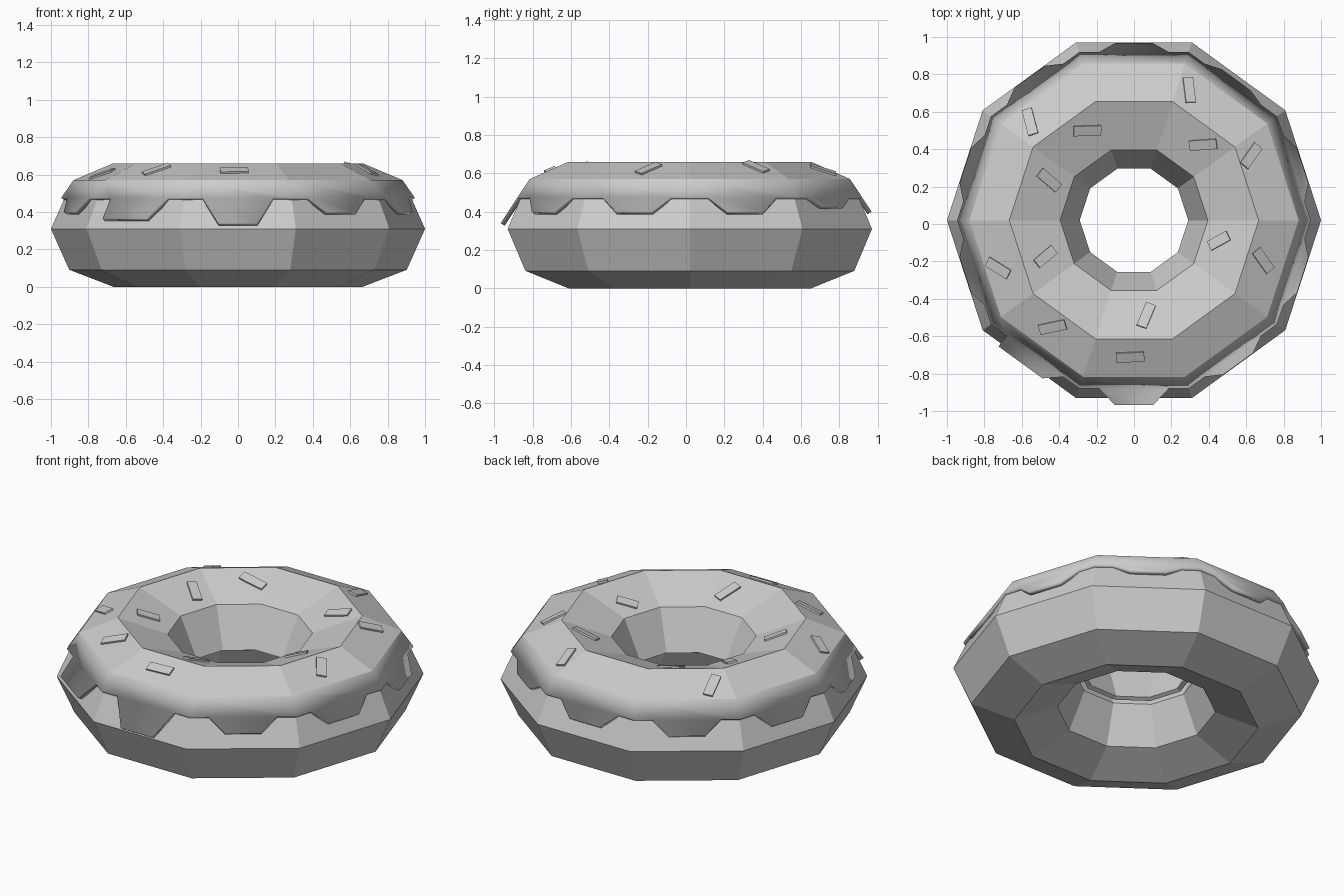
import bpy
import bmesh
from math import cos, sin, pi, radians, floor
from mathutils import Vector, Matrix

if "Cube" in bpy.data.objects:
    bpy.data.objects.remove(bpy.data.objects["Cube"])

N = 10
CY = 0.02
STEP = 2 * pi / N


def ring_point(r, z, i):
    a = i * STEP
    return Vector((r * cos(a), CY + r * sin(a), z))


def make_object(name, bm):
    bmesh.ops.recalc_face_normals(bm, faces=bm.faces)
    mesh = bpy.data.meshes.new(name)
    bm.to_mesh(mesh)
    bm.free()
    ob = bpy.data.objects.new(name, mesh)
    bpy.context.collection.objects.link(ob)
    return ob


def bridge(bm, a, b):
    for i in range(N):
        j = (i + 1) % N
        bm.faces.new((a[i], a[j], b[j], b[i]))


# Dough ring: ten sides around, eight sides in section
bm = bmesh.new()
rings = []
for k in range(8):
    t = k * pi / 4
    r, z = 0.667 + 0.333 * cos(t), 0.31 + 0.31 * sin(t)
    rings.append([bm.verts.new(ring_point(r, z, i)) for i in range(N)])
for k in range(8):
    bridge(bm, rings[k], rings[(k + 1) % 8])
make_object("dough", bm)

# Icing shell: inner wall, top and outer shoulder
PROFILE = [(0.29, 0.33), (0.395, 0.56), (0.667, 0.66), (0.88, 0.57)]
bm = bmesh.new()
rings = [[bm.verts.new(ring_point(r, z, i)) for i in range(N)] for r, z in PROFILE]
for a, b in zip(rings, rings[1:]):
    bridge(bm, b, a)

# Scalloped skirt with one drip per side
DRIP_Z = [0.40, 0.43, 0.40, 0.40, 0.40, 0.40, 0.365, 0.34, 0.40, 0.40]
HIGH = 0.475


def skirt_point(i, t, z):
    r = 0.88 + 0.69 * (0.57 - z)
    return ring_point(r, z, i).lerp(ring_point(r, z, i + 1), t)


corners = [bm.verts.new(skirt_point(i, 0, HIGH)) for i in range(N)]
for i in range(N):
    j = (i + 1) % N
    low = DRIP_Z[i]
    first = 0.2 if i == 6 else 0.34
    edge = [bm.verts.new(skirt_point(i, t, z)) for t, z in
            ((0.18, HIGH), (first, low), (0.66, low), (0.82, HIGH))]
    f = bm.faces.new([rings[-1][j], rings[-1][i], corners[i]] + edge + [corners[j]])
    f.smooth = True
icing = make_object("icing", bm)
# The open shell must face outward so that it thickens inward
if icing.data.polygons[N].normal.z < 0:
    icing.data.flip_normals()
mod = icing.modifiers.new("thickness", "SOLIDIFY")
mod.thickness = 0.025
mod.offset = -1

# Sprinkles: x, y, heading in degrees, length
SPRINKLES = [
    (0.295, 0.715, 92, 0.14), (0.37, 0.425, 8, 0.15), (0.625, 0.365, 50, 0.14),
    (0.455, -0.09, 25, 0.12), (0.69, -0.195, -50, 0.14), (0.065, -0.49, 70, 0.14),
    (-0.02, -0.71, 3, 0.15), (-0.435, -0.55, 17, 0.15), (-0.725, -0.235, -27, 0.14),
    (-0.475, -0.175, 38, 0.13), (-0.455, 0.235, -38, 0.14),
    (-0.555, 0.545, -72, 0.15), (-0.25, 0.5, -2, 0.15),
]


def icing_surface(x, y):
    """Height and normal of the faceted icing top at x, y."""
    v = Vector((x, y - CY, 0))
    ang = Vector((1, 0)).angle_signed(v.xy) * -1
    mid = (floor(ang / STEP) + 0.5) * STEP
    out = Vector((cos(mid), sin(mid), 0))
    c = cos(STEP / 2)
    r = v.dot(out) / c
    (r0, z0), (r1, z1) = PROFILE[1:3] if r < 0.667 else PROFILE[2:4]
    slope = (z1 - z0) / (r1 - r0)
    return z0 + slope * (r - r0), (Vector((0, 0, 1)) - out * (slope / c)).normalized()


for n, (x, y, deg, length) in enumerate(SPRINKLES):
    z, normal = icing_surface(x, y)
    along = Vector((cos(radians(deg)), sin(radians(deg)), 0))
    along = (along - normal * along.dot(normal)).normalized()
    side = normal.cross(along)
    rot = Matrix((along, side, normal)).transposed().to_4x4()
    bm = bmesh.new()
    bmesh.ops.create_cube(bm, size=1, matrix=Matrix.Translation((x, y, z)) @ rot
                          @ Matrix.Diagonal((length, 0.055, 0.02, 1)))
    make_object(f"sprinkle_{n + 1}", bm)
